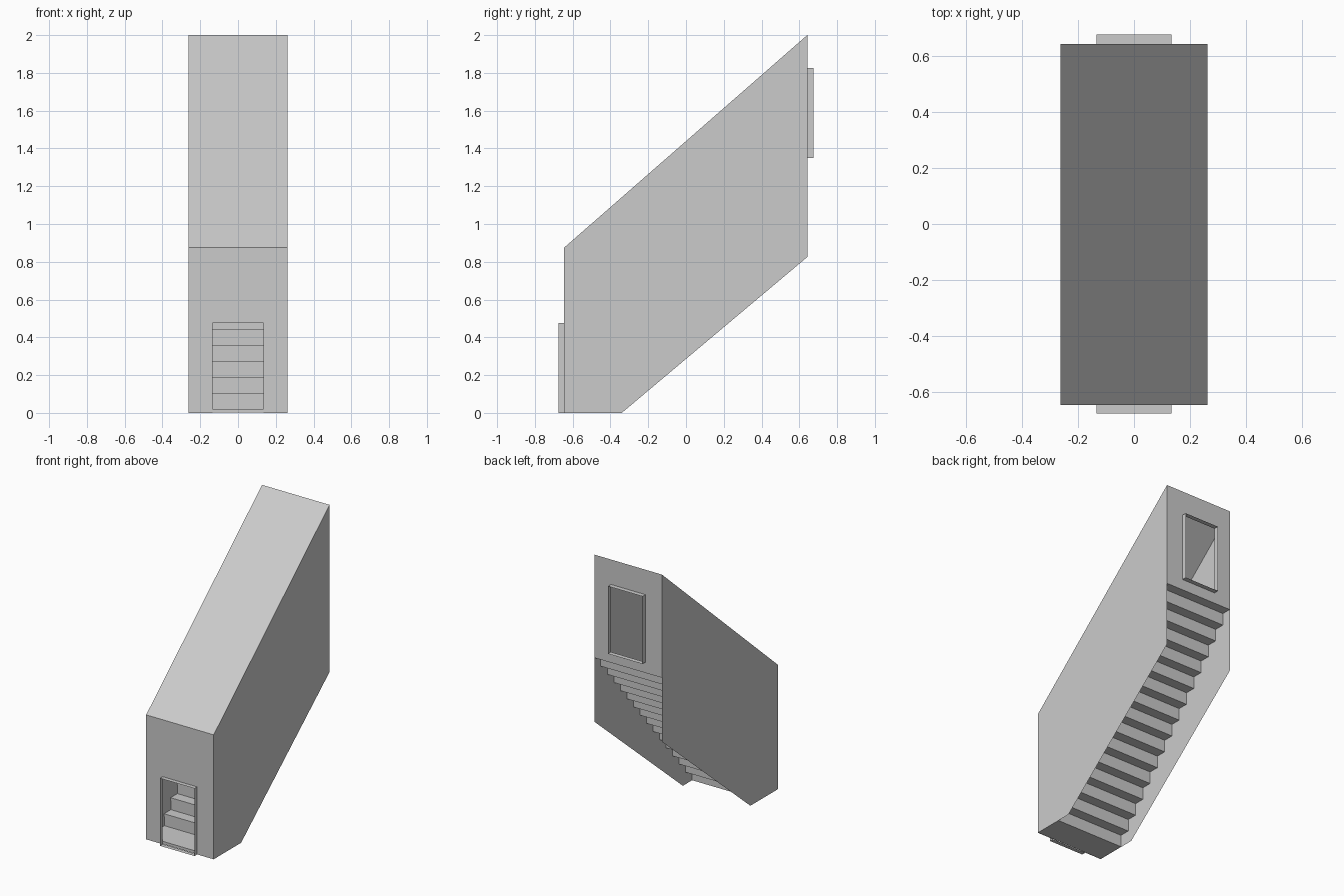
import bpy
import bmesh

cube = bpy.data.objects.get("Cube")
if cube:
    bpy.data.objects.remove(cube, do_unlink=True)

GREY = (0.6, 0.6, 0.6, 1)
mat = bpy.data.materials.new("plain grey")
mat.use_nodes = True
mat.diffuse_color = GREY
mat.node_tree.nodes["Principled BSDF"].inputs["Base Color"].default_value = GREY

W = 0.2625                   # half width of the passage
FRONT, BACK = -0.645, 0.642  # end walls
DOOR_W, DOOR_H = 0.134, 0.475
FLOOR, RISE, STEPS = 0.02, 0.085, 15
FIRST = -0.445               # first riser
RUN = (BACK - FIRST) / STEPS
BOARD = 0.02


def make(name, faces):
    """Object from a list of polygons, each a list of points."""
    bm = bmesh.new()
    for pts in faces:
        bm.faces.new([bm.verts.new(p) for p in pts])
    bmesh.ops.remove_doubles(bm, verts=bm.verts, dist=0.0005)
    mesh = bpy.data.meshes.new(name)
    bm.to_mesh(mesh)
    bm.free()
    mesh.materials.append(mat)
    obj = bpy.data.objects.new(name, mesh)
    bpy.context.collection.objects.link(obj)
    return obj


def end_wall(name, y, low, high, sill, out):
    """Thin wall around a door opening, wound to face outward."""
    d, top = DOOR_W, sill + DOOR_H
    loop = [(-W, low), (-d, low), (-d, sill), (-d, top), (d, top),
            (d, sill), (d, low), (W, low), (W, high), (-W, high)]
    faces = [[(x, y, z) for x, z in loop]]
    if sill > low:
        faces.append([(-d, y, low), (d, y, low), (d, y, sill), (-d, y, sill)])
    else:
        faces[0] = [faces[0][i] for i in (0, 1, 3, 4, 6, 7, 8, 9)]
    if out > 0:
        faces = [f[::-1] for f in faces]
    make(name, faces)


def door_rim(name, y, sill, out):
    """Thin sleeve standing out from the door opening."""
    ring = [(-DOOR_W, sill), (DOOR_W, sill),
            (DOOR_W, sill + DOOR_H), (-DOOR_W, sill + DOOR_H)]
    faces = []
    for (xa, za), (xb, zb) in zip(ring, ring[1:] + ring[:1]):
        f = [(xa, y, za), (xb, y, zb), (xb, y + out, zb), (xa, y + out, za)]
        faces.append(f if out > 0 else f[::-1])
    make(name, faces)


def box(y0, y1, z0, z1):
    """Six faces of a board spanning the passage."""
    w = W - 0.001
    a = [(-w, y0, z0), (w, y0, z0), (w, y1, z0), (-w, y1, z0)]
    b = [(x, y, z1) for x, y, z in [(p[0], p[1], 0) for p in a]]
    sides = [[a[i], a[(i + 1) % 4], b[(i + 1) % 4], b[i]] for i in range(4)]
    return [a[::-1], b] + sides


# Side walls and sloping roof
profile = [(FRONT, 0), (-0.34, 0), (BACK, 0.825), (BACK, 2), (FRONT, 0.875)]
make("left_wall", [[(W, y, z) for y, z in profile]])
make("right_wall", [[(-W, y, z) for y, z in reversed(profile)]])
make("roof", [[(-W, FRONT, 0.875), (W, FRONT, 0.875), (W, BACK, 2), (-W, BACK, 2)]])

# End walls with door openings and rims
TOP = FLOOR + STEPS * RISE
end_wall("front_wall", FRONT, 0, 0.875, 0, -1)
end_wall("back_wall", BACK, TOP - BOARD, 2, 1.35, 1)
door_rim("front_door_rim", FRONT, 0, -0.03)
door_rim("back_door_rim", BACK, 1.35, 0.033)

# Lower landing, then a riser and a tread for each step
make("lower_landing", box(FRONT + 0.001, FIRST + 0.004, 0.001, FLOOR))
for i in range(STEPS):
    y = FIRST + i * RUN
    z = FLOOR + (i + 1) * RISE
    make(f"riser_{i + 1}", box(y, y + 0.004, z - RISE, z - BOARD))
    end = min(y + RUN + 0.004, BACK - 0.001)
    make(f"tread_{i + 1}", box(y - 0.003, end, z - BOARD, z))
